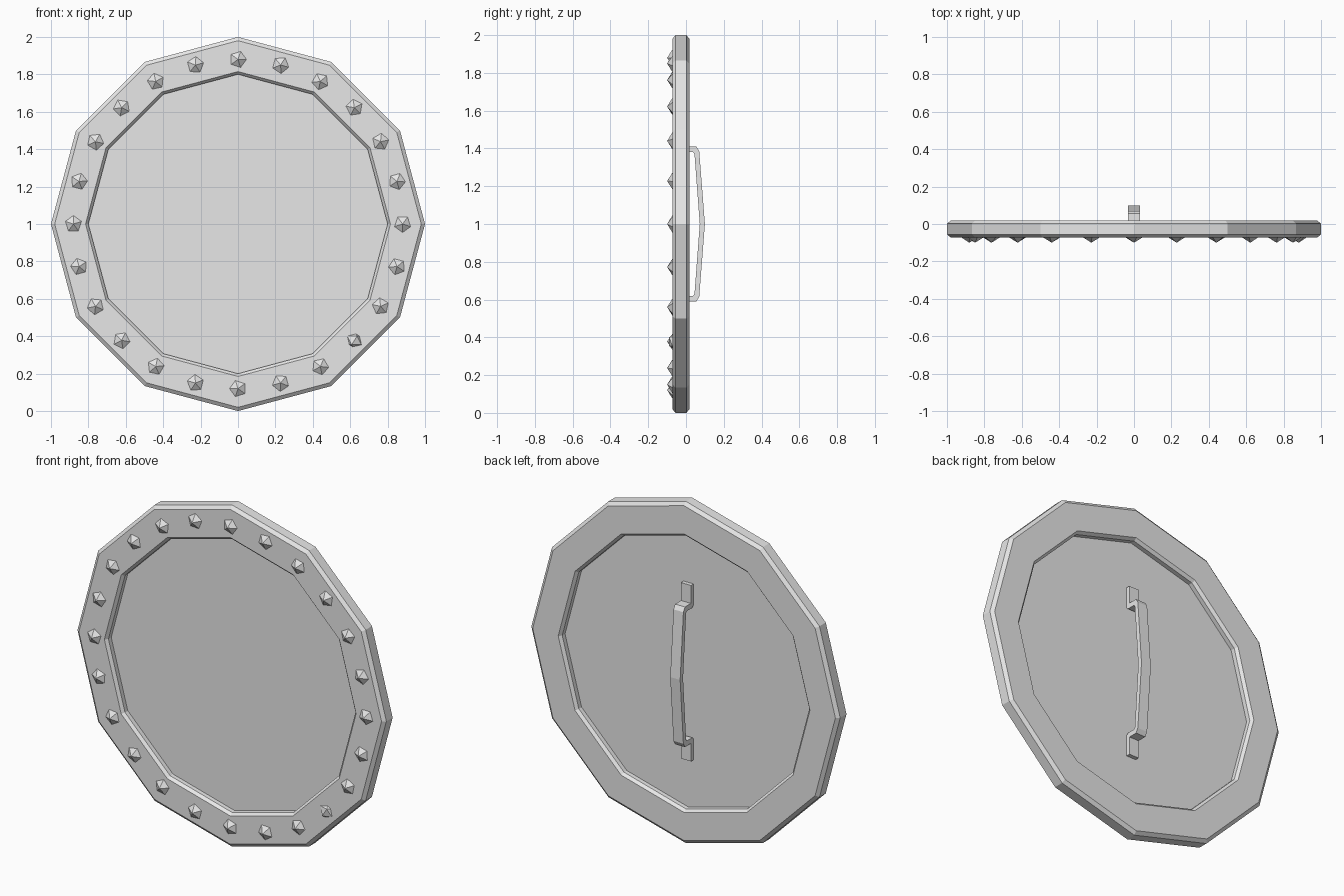
import bpy, bmesh, math
from mathutils import Matrix, Vector

if "Cube" in bpy.data.objects:
    bpy.data.objects.remove(bpy.data.objects["Cube"], do_unlink=True)

grey = bpy.data.materials.new("plain grey")
grey.use_nodes = True
grey.diffuse_color = (0.8, 0.8, 0.8, 1)
grey.node_tree.nodes["Principled BSDF"].inputs["Base Color"].default_value = (0.8, 0.8, 0.8, 1)

SIDES = 12
CENTRE = Vector((0, 0, 1))
FRONT, BACK = -0.072, 0.018
MIDDLE = (FRONT + BACK) / 2


def finish(bm, name):
    bmesh.ops.recalc_face_normals(bm, faces=bm.faces[:])
    mesh = bpy.data.meshes.new(name)
    bm.to_mesh(mesh)
    bm.free()
    mesh.materials.append(grey)
    obj = bpy.data.objects.new(name, mesh)
    bpy.context.collection.objects.link(obj)
    return obj


def polygon(bm, radius, y):
    angles = [2 * math.pi * i / SIDES for i in range(SIDES)]
    return [bm.verts.new(CENTRE + Vector((radius * math.cos(a), y, radius * math.sin(a))))
            for a in angles]


# Rim: chamfered cross-section swept around twelve sides
c = 0.016
profile = [(0.98, FRONT), (1, FRONT + c), (1, BACK - c), (0.98, BACK),
           (0.815, BACK), (0.8, BACK - c), (0.8, FRONT + c), (0.815, FRONT)]
bm = bmesh.new()
loops = [polygon(bm, r, y) for r, y in profile]
for k, loop in enumerate(loops):
    after = loops[(k + 1) % len(loops)]
    for i in range(SIDES):
        j = (i + 1) % SIDES
        bm.faces.new((loop[i], loop[j], after[j], after[i]))
finish(bm, "rim")

# Panel: thin flat plate set halfway into the rim
bm = bmesh.new()
plate = bm.faces.new(polygon(bm, 0.802, MIDDLE - 0.003))
ext = bmesh.ops.extrude_face_region(bm, geom=[plate], use_keep_orig=True)
bmesh.ops.translate(bm, verts=[v for v in ext["geom"] if isinstance(v, bmesh.types.BMVert)],
                    vec=(0, 0.006, 0))
finish(bm, "panel")

# Studs: faceted balls sunk into the rim with one point facing forward
STUDS, STUD_RADIUS, STUD_SIZE, ODD_STUD = 24, 0.88, 0.055, 21
to_front = Matrix.Rotation(math.pi / 2, 4, "X")
bm = bmesh.new()
for i in range(STUDS):
    angle = 2 * math.pi * i / STUDS
    spot = CENTRE + Vector((STUD_RADIUS * math.cos(angle), FRONT + 0.027,
                            STUD_RADIUS * math.sin(angle)))
    turn = Matrix.Rotation(math.pi / 2 - angle, 4, "Y") @ to_front
    size = STUD_SIZE
    if i == ODD_STUD:
        turn, size = Matrix.Identity(4), 0.052
    bmesh.ops.create_icosphere(bm, subdivisions=1, radius=size,
                               matrix=Matrix.Translation(spot) @ turn)
finish(bm, "rim_studs")

# Handle: bent strap with a foot at each end, upper half mirrored downward
outer = [(MIDDLE, 1.515), (0, 1.515), (0, 1.41), (0.055, 1.41), (0.07, 1.385), (0.1, 1)]
inner = [(0.073, 1), (0.045, 1.37), (0.038, 1.38), (-0.012, 1.38), (MIDDLE, 1.395)]


def flip(points):
    return [(y, 2 - z) for y, z in reversed(points)]


outline = outer + flip(outer[:-1]) + flip(inner[1:]) + inner
bm = bmesh.new()
side = bm.faces.new([bm.verts.new((-0.032, y, z)) for y, z in outline])
ext = bmesh.ops.extrude_face_region(bm, geom=[side], use_keep_orig=True)
bmesh.ops.translate(bm, verts=[v for v in ext["geom"] if isinstance(v, bmesh.types.BMVert)],
                    vec=(0.064, 0, 0))
finish(bm, "handle")
